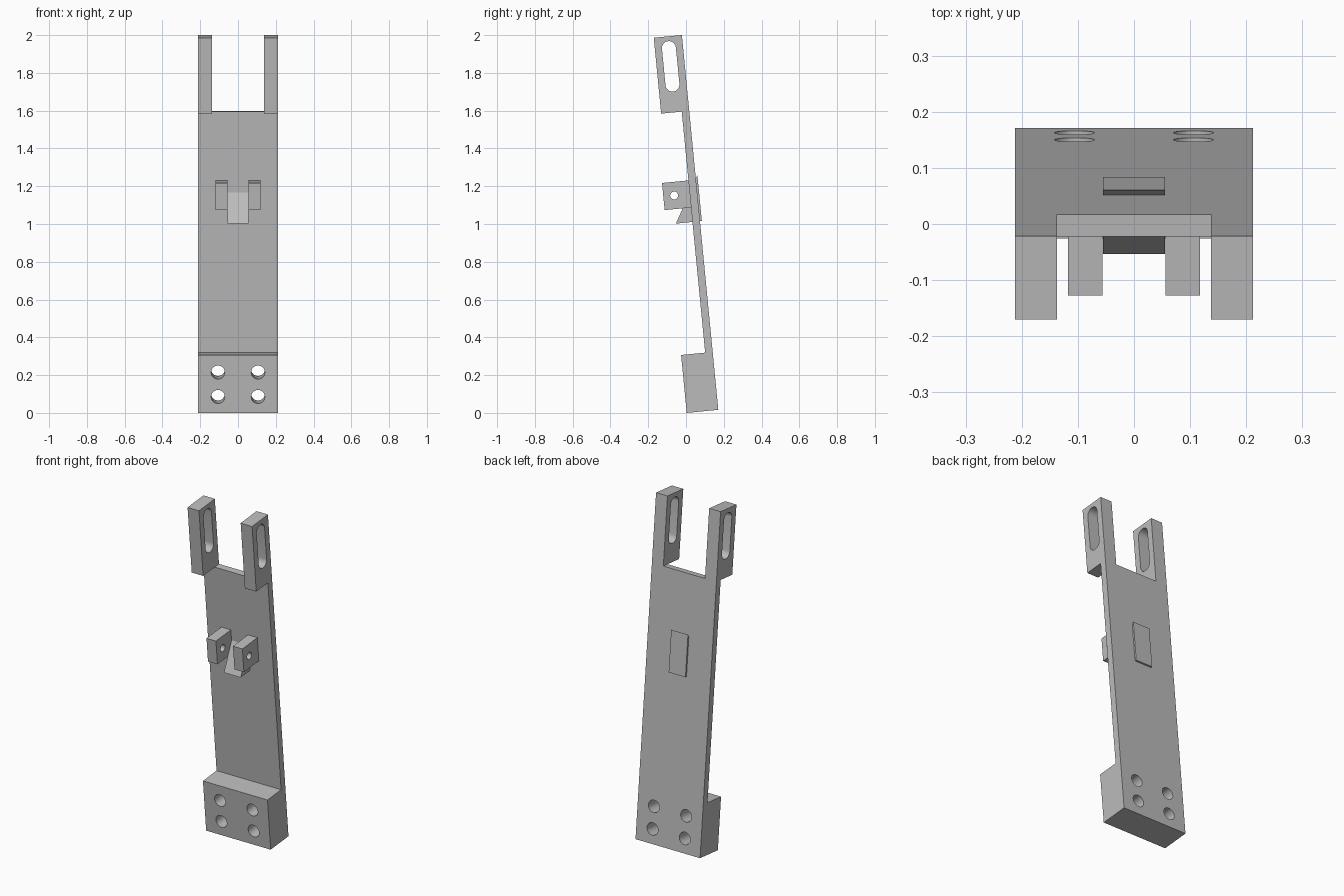
import bpy, bmesh, math
from mathutils import Vector

if "Cube" in bpy.data.objects:
    bpy.data.objects.remove(bpy.data.objects["Cube"])

TILT = math.radians(5.55)      # whole bracket leans towards the front
HALF_W = 0.212                 # half the plate width
BACK, FACE = 0.168, 0.128      # plate back and front, in depth
HEIGHT = 1.9935
PRONG_IN, PRONG_LOW, PRONG_FRONT = 0.137, 1.59, 0.0185
BLOCK_TOP = 0.308

grey = bpy.data.materials.new("plain grey")
grey.use_nodes = True
grey.diffuse_color = (0.5, 0.5, 0.5, 1)
grey.node_tree.nodes["Principled BSDF"].inputs["Base Color"].default_value = (0.5, 0.5, 0.5, 1)


def prism(name, profile, lo, hi, axis="x"):
    """Extrude a profile: (depth, height) along x, or (x, height) along depth."""
    bm = bmesh.new()
    place = (lambda a, b: (lo, a, b)) if axis == "x" else (lambda a, b: (a, lo, b))
    face = bm.faces.new([bm.verts.new(place(a, b)) for a, b in profile])
    ext = bmesh.ops.extrude_face_region(bm, geom=[face])
    step = Vector((hi - lo, 0, 0)) if axis == "x" else Vector((0, hi - lo, 0))
    bmesh.ops.translate(bm, vec=step, verts=[v for v in ext["geom"] if isinstance(v, bmesh.types.BMVert)])
    bmesh.ops.recalc_face_normals(bm, faces=bm.faces)
    mesh = bpy.data.meshes.new(name)
    bm.to_mesh(mesh)
    bm.free()
    mesh.materials.append(grey)
    obj = bpy.data.objects.new(name, mesh)
    bpy.context.collection.objects.link(obj)
    obj.rotation_euler.x = TILT
    obj.location.y = 0.0038
    return obj


def rect(a0, a1, b0, b1):
    return [(a0, b0), (a1, b0), (a1, b1), (a0, b1)]


def slot(a, b0, b1, r, n=16):
    """Round-ended slot outline; a circle when b0 equals b1."""
    pts = []
    for base, start in ((b1, 0), (b0, math.pi)):
        last = n if b0 == b1 else n + 1
        for i in range(last):
            t = start + math.pi * i / n
            pts.append((a + r * math.cos(t), base + r * math.sin(t)))
    return pts


def activate(obj):
    bpy.ops.object.select_all(action="DESELECT")
    obj.select_set(True)
    bpy.context.view_layer.objects.active = obj


def cut(obj, cutters):
    activate(obj)
    for c in cutters:
        c.hide_render = True
        mod = obj.modifiers.new("cut", "BOOLEAN")
        mod.operation, mod.solver, mod.object = "DIFFERENCE", "EXACT", c
        bpy.ops.object.modifier_apply(modifier=mod.name)
        bpy.data.objects.remove(c)
    bpy.ops.object.shade_smooth_by_angle(angle=math.radians(30))


# Main plate with the foot block and the forward prongs in one side profile
body = prism("bracket_body", [
    (0, 0), (BACK, 0), (BACK, HEIGHT), (PRONG_FRONT, HEIGHT),
    (PRONG_FRONT, PRONG_LOW), (FACE, PRONG_LOW), (FACE, BLOCK_TOP), (0, BLOCK_TOP),
], -HALF_W, HALF_W)

# Gap between prongs, long slots through both prongs, four bolt holes
cutters = [
    prism("gap_cutter", rect(-0.1, 0.3, PRONG_LOW, 2.2), -PRONG_IN, PRONG_IN),
    prism("slot_cutter", slot(0.093, 1.737, 1.931, 0.037), -0.4, 0.4),
]
for x in (-0.106, 0.106):
    for z in (0.086, 0.216):
        cutters.append(prism("bolt_cutter", slot(x, z, z, 0.036), -0.1, 0.3, "y"))
cut(body, cutters)

# Pair of pivot lugs with pin holes
for side, name in ((-1, "right_lug"), (1, "left_lug")):
    x0, x1 = sorted((side * 0.056, side * 0.118))
    lug = prism(name, rect(-0.0125, FACE + 0.005, 1.08, 1.224), x0, x1)
    cut(lug, [prism("pin_cutter", slot(0.045, 1.152, 1.152, 0.021), -0.4, 0.4)])

# Sloped wedge running through the plate between the lugs
prism("ramp_wedge", [(0.040, 1.003), (0.178, 1.003), (0.178, 1.248)], -0.055, 0.055)
